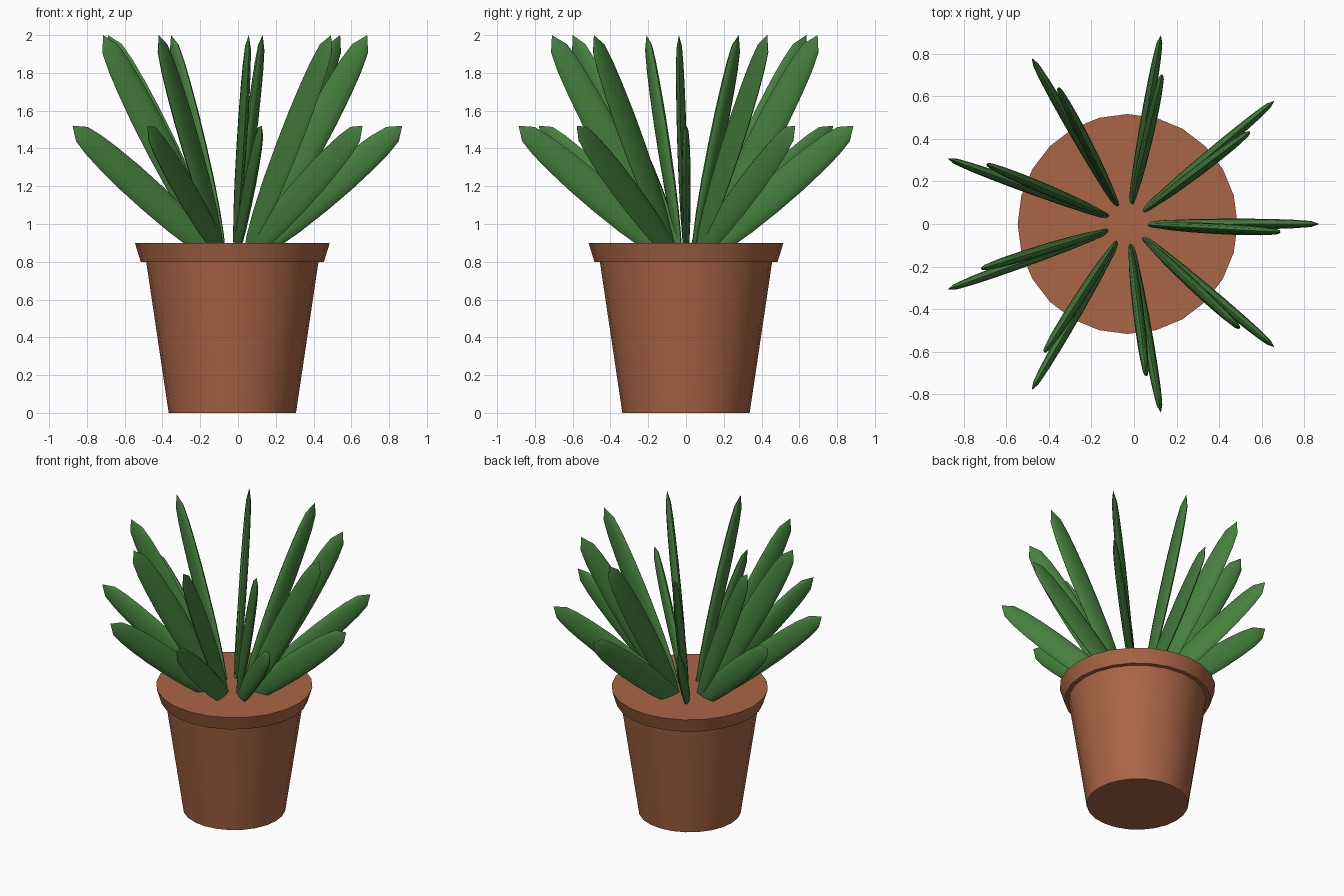
import bpy, bmesh, math
from mathutils import Vector, Matrix

cube = bpy.data.objects.get("Cube")
if cube:
    bpy.data.objects.remove(cube, do_unlink=True)

CENTRE = Vector((-0.03, 0, 0))


def material(name, rgb):
    m = bpy.data.materials.new(name)
    m.use_nodes = True
    colour = (*rgb, 1)
    m.diffuse_color = colour
    bsdf = next(n for n in m.node_tree.nodes if n.type == 'BSDF_PRINCIPLED')
    bsdf.inputs["Base Color"].default_value = colour
    bsdf.inputs["Roughness"].default_value = 0.8
    return m


def finish(bm, name, mat, angle):
    bmesh.ops.recalc_face_normals(bm, faces=bm.faces)
    mesh = bpy.data.meshes.new(name)
    bm.to_mesh(mesh)
    bm.free()
    mesh.materials.append(mat)
    ob = bpy.data.objects.new(name, mesh)
    bpy.context.collection.objects.link(ob)
    ob.location = CENTRE
    bpy.ops.object.select_all(action='DESELECT')
    ob.select_set(True)
    bpy.context.view_layer.objects.active = ob
    bpy.ops.object.shade_smooth_by_angle(angle=math.radians(angle))
    return ob


def skin(bm, rings):
    """Join successive vertex loops with quads."""
    for a, b in zip(rings, rings[1:]):
        for i in range(len(a)):
            j = (i + 1) % len(a)
            bm.faces.new((a[i], a[j], b[j], b[i]))


terracotta = material("terracotta", (0.40, 0.13, 0.06))
leaf_green = material("leaf green", (0.06, 0.215, 0.047))

# Pot with stepped rim and a closed top
bm = bmesh.new()
SIDES = 24
rings = []
for r, z in [(0.337, 0), (0.456, 0.8), (0.485, 0.8), (0.516, 0.9)]:
    rings.append([bm.verts.new((r * math.cos(a), r * math.sin(a), z))
                  for a in (math.tau * i / SIDES for i in range(SIDES))])
skin(bm, rings)
bm.faces.new(rings[0])
bm.faces.new(rings[-1])
finish(bm, "pot", terracotta, 30)

# Leaf outline: position along the blade, fraction of full width
OUTLINE = [(0.02, 0.25), (0.08, 0.5), (0.18, 0.74), (0.32, 0.92), (0.48, 1.0),
           (0.63, 1.0), (0.76, 0.92), (0.86, 0.8), (0.94, 0.6)]


def leaf(name, base, tip, width, thickness, azimuth):
    """Blade standing on edge in a radial plane, thin across it."""
    bm = bmesh.new()
    base, tip = (Vector((p[0], 0, p[1])) for p in (base, tip))
    along = (tip - base).normalized()
    across = Vector((along.z, 0, -along.x))
    side = Vector((0, 1, 0))
    n = 12
    rings = []
    for t, w in OUTLINE:
        mid = base.lerp(tip, t)
        rings.append([bm.verts.new(mid + across * (w * width / 2 * math.cos(a))
                                   + side * (w * thickness / 2 * math.sin(a)))
                      for a in (math.tau * i / n for i in range(n))])
    skin(bm, rings)
    for ring, point in ((rings[0], base), (rings[-1], tip)):
        pole = bm.verts.new(point)
        for i in range(n):
            bm.faces.new((ring[i], ring[(i + 1) % n], pole))
    bm.transform(Matrix.Rotation(math.radians(azimuth), 4, 'Z'))
    finish(bm, name, leaf_green, 40)


# Nine pairs of leaves: a low spreading one and a tall upright one
for k in range(9):
    turn = 40 * k
    leaf(f"low_leaf_{k + 1}", (0.03, 0.78), (0.90, 1.52), 0.168, 0.05, turn)
    leaf(f"tall_leaf_{k + 1}", (0.09, 0.83), (0.715, 2.0), 0.16, 0.05, turn - 3)
